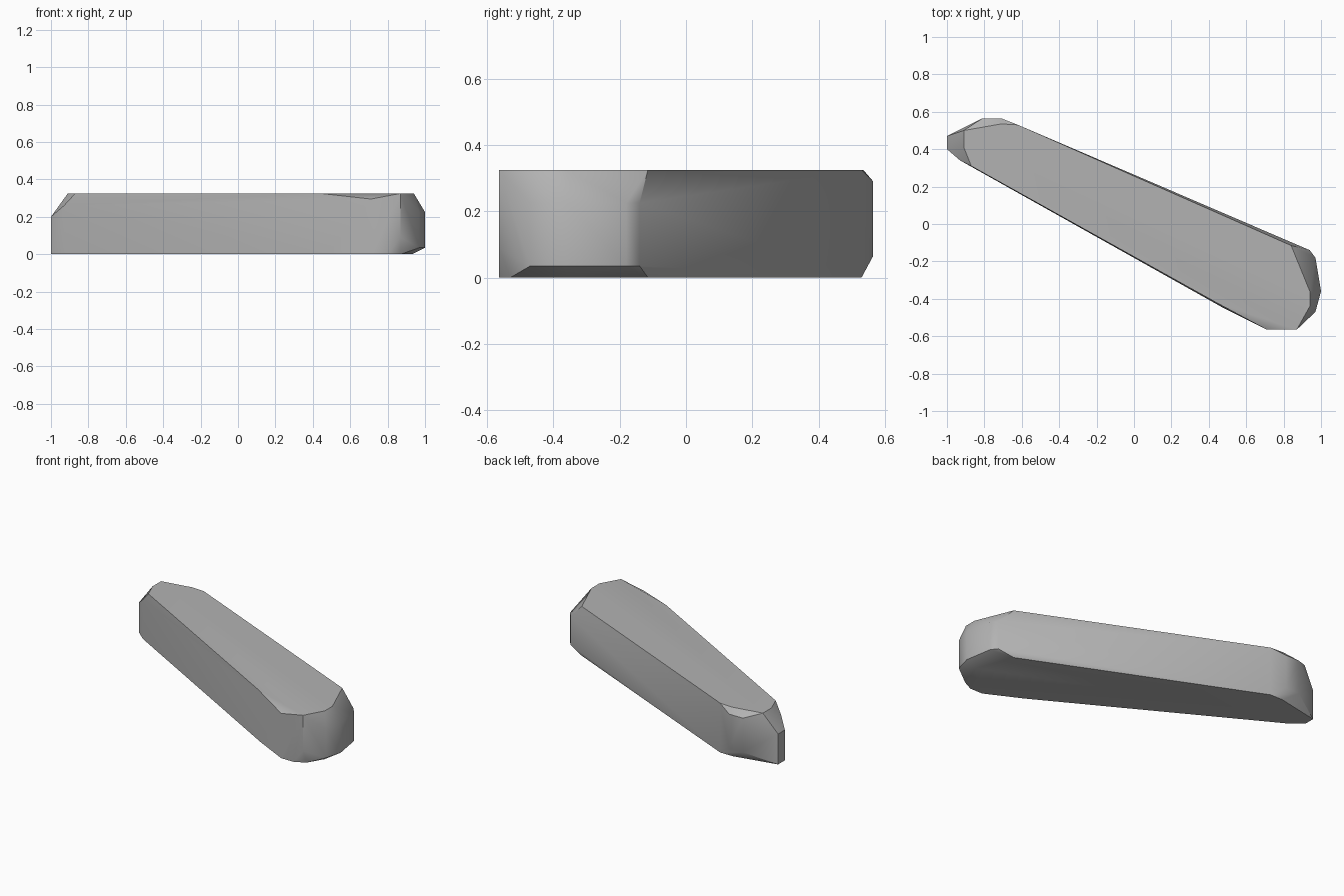
import bpy
import bmesh
import math

cube = bpy.data.objects.get("Cube")
if cube:
    bpy.data.objects.remove(cube)

stone = bpy.data.materials.new("stone_grey")
stone.use_nodes = True
grey = (0.45, 0.45, 0.45, 1)
stone.diffuse_color = grey
stone.node_tree.nodes["Principled BSDF"].inputs["Base Color"].default_value = grey

TOP = 0.325
# Outlines of the flat top and the flat underside
top = [(-0.91, 0.50), (-0.91, 0.41), (-0.87, 0.31), (0.44, -0.42), (0.87, -0.565),
       (0.94, -0.44), (0.94, -0.36), (0.84, -0.115), (-0.62, 0.53), (-0.71, 0.535)]
bottom = [(-1, 0.47), (-1, 0.40), (-0.93, 0.34), (0.48, -0.45), (0.71, -0.565),
          (0.80, -0.565), (0.87, -0.53), (0.93, -0.43), (0.93, -0.36),
          (0.84, -0.115), (-0.62, 0.53), (-0.71, 0.53)]
# Vertical edges of the worn ends: x, y, lower z, upper z
sides = [(-1, 0.47, 0, 0.20), (-1, 0.40, 0, 0.20), (-0.93, 0.34, 0, 0.26),
         (0.71, -0.565, 0, 0.295), (0.87, -0.565, 0.09, TOP),
         (0.97, -0.47, 0.035, 0.225), (1, -0.36, 0.035, 0.225),
         (0.97, -0.18, 0.035, 0.225), (0.94, -0.14, 0.035, 0.225),
         (-0.71, 0.565, 0.065, 0.29), (-0.81, 0.565, 0.065, 0.29)]

points = [(x, y, TOP) for x, y in top] + [(x, y, 0) for x, y in bottom]
for x, y, low, high in sides:
    points += [(x, y, low), (x, y, high)]

# Wrap the outlines in one faceted block and merge its flat areas
bm = bmesh.new()
for p in points:
    bm.verts.new(p)
bmesh.ops.remove_doubles(bm, verts=bm.verts, dist=0.001)
hull = bmesh.ops.convex_hull(bm, input=bm.verts)
loose = [v for v in bm.verts if not v.link_faces]
bmesh.ops.delete(bm, geom=loose, context='VERTS')
bmesh.ops.dissolve_limit(bm, angle_limit=math.radians(1), verts=bm.verts, edges=bm.edges)
bmesh.ops.recalc_face_normals(bm, faces=bm.faces)
mesh = bpy.data.meshes.new("stone_block")
bm.to_mesh(mesh)
bm.free()

block = bpy.data.objects.new("stone_block", mesh)
bpy.context.collection.objects.link(block)
mesh.materials.append(stone)

# Soft sides with crisp rims
bpy.ops.object.select_all(action='DESELECT')
block.select_set(True)
bpy.context.view_layer.objects.active = block
bpy.ops.object.shade_smooth_by_angle(angle=math.radians(35))
